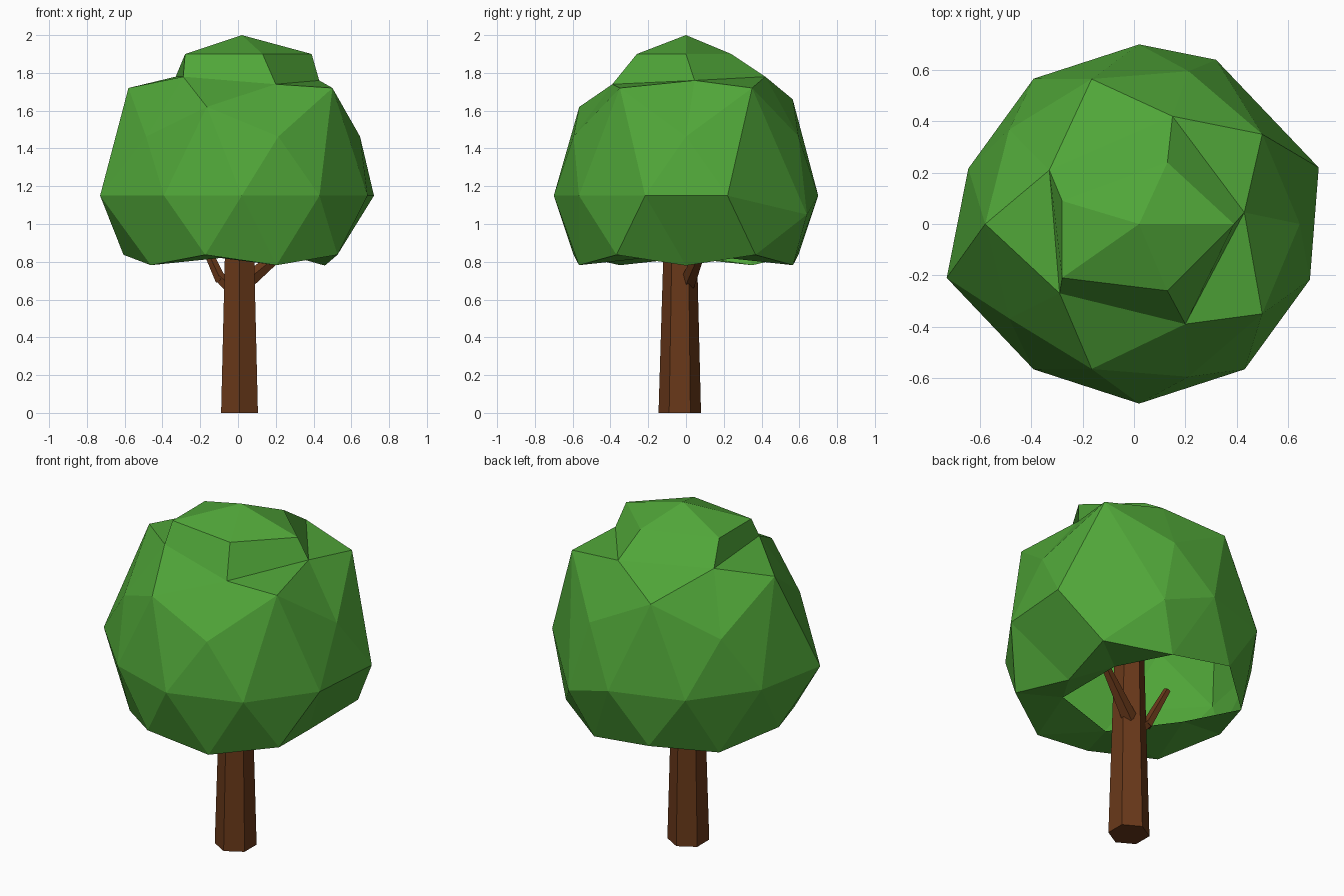
import bpy, bmesh, math
from mathutils import Vector, Matrix

if "Cube" in bpy.data.objects:
    bpy.data.objects.remove(bpy.data.objects["Cube"])

CENTRE = Vector((0.02, 0, 1.15))


def material(name, colour):
    m = bpy.data.materials.new(name)
    m.diffuse_color = (*colour, 1)
    m.use_nodes = True
    m.node_tree.nodes["Principled BSDF"].inputs["Base Color"].default_value = m.diffuse_color
    return m


leaf = material("leaf_green", (0.08, 0.38, 0.04))
bark = material("bark_brown", (0.14, 0.04, 0.01))


def finish(bm, name, mat):
    me = bpy.data.meshes.new(name)
    bm.to_mesh(me)
    bm.free()
    me.materials.append(mat)
    ob = bpy.data.objects.new(name, me)
    bpy.context.collection.objects.link(ob)
    return ob


def nearest(bm, p):
    return min(bm.verts, key=lambda v: (v.co - Vector(p)).length)


# canopy: icosphere pulled into an irregular crown
bm = bmesh.new()
bmesh.ops.create_icosphere(bm, subdivisions=2, radius=0.7,
                           matrix=Matrix.Translation(CENTRE))
moves = [
    # shoulder
    ((0.50, 0.35, 1.52), (0.50, 0.35, 1.72)),
    ((0.50, -0.35, 1.52), (0.50, -0.35, 1.72)),
    ((-0.58, 0, 1.52), (-0.58, 0, 1.72)),
    ((-0.165, -0.565, 1.52), (-0.165, -0.565, 1.62)),
    ((-0.165, 0.565, 1.52), (-0.165, 0.565, 1.66)),
    # widest ring
    ((0.69, 0.22, 1.15), (0.72, 0.22, 1.15)),
    ((-0.65, -0.22, 1.15), (-0.73, -0.21, 1.15)),
    ((0.43, 0.57, 1.15), (0.32, 0.64, 1.05)),
    # lower rim
    ((0.615, 0, 0.78), (0.46, 0, 0.78)),
]
# crown base ring and underside lip
crown = [(0.43, 0.045, 1.76), (0.15, 0.42, 1.78), (-0.33, 0.21, 1.78),
         (-0.29, -0.27, 1.78), (0.20, -0.39, 1.74)]
for i, p in enumerate(crown):
    a = math.radians(72 * i)
    x, y = 0.368 * math.cos(a), 0.368 * math.sin(a)
    moves.append(((0.02 + x, y, 1.745), p))
    moves.append(((0.02 - x, y, 0.555), (0.02 - x, y, 0.82)))
moves = [(nearest(bm, a), b) for a, b in moves]
for v, p in moves:
    v.co = p

# open underside and raised crown
ring = [nearest(bm, p) for p in crown]
open_verts = [nearest(bm, (0.02, 0, 0.45)), nearest(bm, (-0.094, 0.35, 0.82))]
top = nearest(bm, (0.02, 0, 1.85))
bmesh.ops.delete(bm, geom=open_verts + [top], context='VERTS')
cap = [bm.verts.new(p) for p in [(0.39, 0, 1.9), (0.13, 0.24, 1.9),
       (-0.28, 0.09, 1.9), (-0.28, -0.21, 1.9), (0.13, -0.26, 1.9)]]
apex = bm.verts.new((0.02, 0, 2.0))
for i in range(5):
    j = (i + 1) % 5
    bm.faces.new((ring[i], ring[j], cap[j], cap[i]))
    bm.faces.new((cap[i], cap[j], apex))
finish(bm, "canopy", leaf)


# tapered limb between two points
def limb(name, a, b, r1, r2, sides, turn=0):
    a, b = Vector(a), Vector(b)
    d = b - a
    bm = bmesh.new()
    m = (Matrix.Translation((a + b) / 2) @ d.to_track_quat('Z', 'Y').to_matrix().to_4x4()
         @ Matrix.Rotation(turn, 4, 'Z'))
    bmesh.ops.create_cone(bm, cap_ends=True, segments=sides, radius1=r1,
                          radius2=r2, depth=d.length, matrix=m)
    return finish(bm, name, bark)


limb("trunk", (0.008, -0.033, 0), (0.008, -0.03, 1.1), 0.1125, 0.082, 6)
limb("left_branch", (-0.03, -0.01, 0.65), (-0.10, 0.0, 0.72), 0.035, 0.03, 5)
limb("left_branch_tip", (-0.09, 0.0, 0.70), (-0.20, 0.04, 0.94), 0.03, 0.02, 5)
limb("right_branch", (0.04, 0.01, 0.69), (0.27, 0.09, 0.88), 0.045, 0.025, 5)
